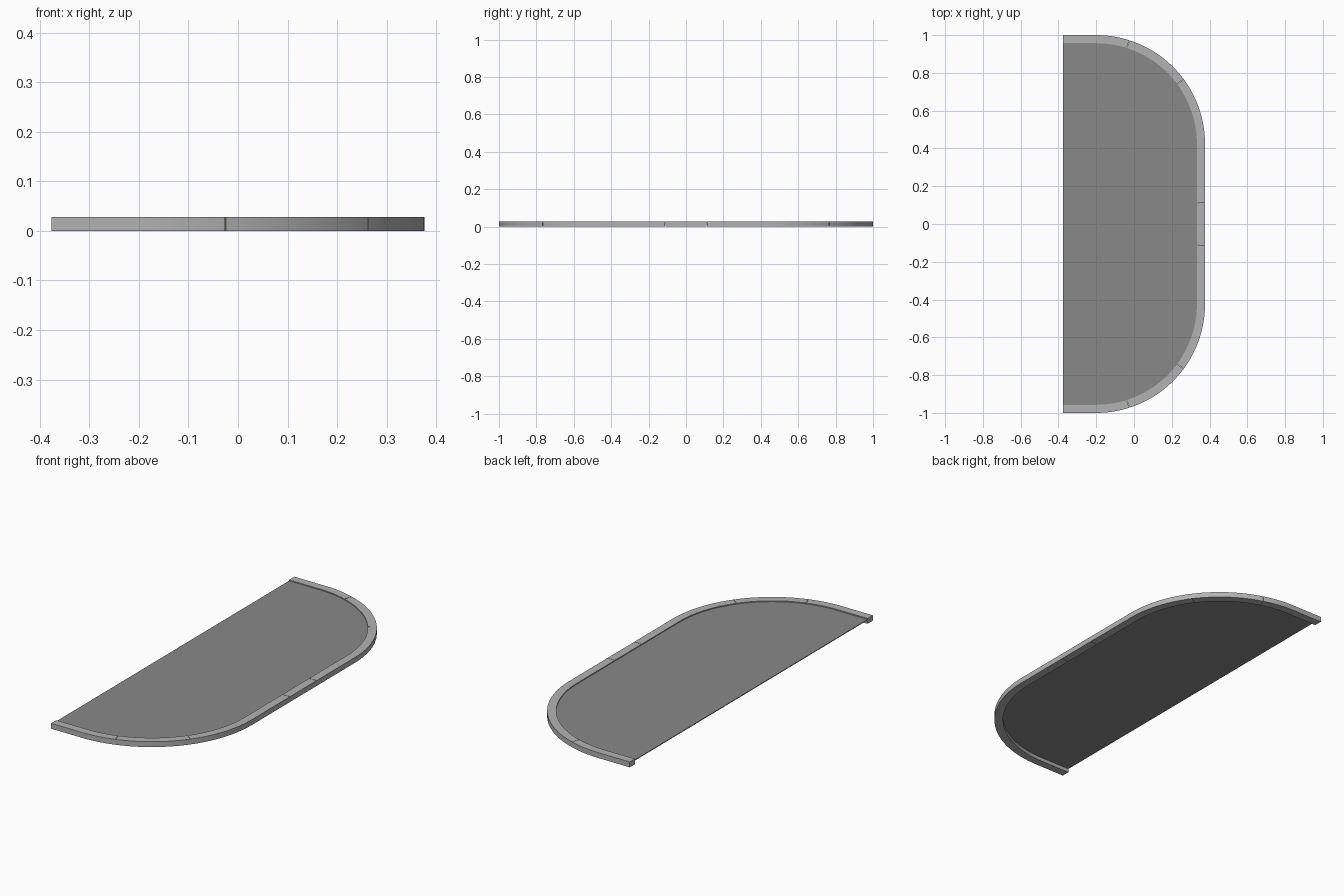
import bpy
import bmesh
from math import sin, cos, radians
from mathutils import Vector

cube = bpy.data.objects.get("Cube")
if cube:
    bpy.data.objects.remove(cube, do_unlink=True)

BACK = -0.376               # open straight edge
CX, CY = -0.2, 0.424        # corner arc centre
R, WIDTH = 0.576, 0.043     # outer radius, rim width
HEIGHT = 0.028
SEAMS = (17.7, 53.5)        # joint angles on each corner
MID = 0.11                  # half length of the middle rim section
GAP = 0.001                 # half width of a joint


def material(name, value):
    mat = bpy.data.materials.new(name)
    mat.use_nodes = True
    colour = (value, value, value, 1)
    mat.diffuse_color = colour
    mat.node_tree.nodes["Principled BSDF"].inputs["Base Color"].default_value = colour
    return mat


light_grey = material("light grey", 0.45)
mid_grey = material("mid grey", 0.25)


def finish(name, bm, mat):
    bmesh.ops.recalc_face_normals(bm, faces=bm.faces[:])
    mesh = bpy.data.meshes.new(name)
    bm.to_mesh(mesh)
    bm.free()
    mesh.materials.append(mat)
    obj = bpy.data.objects.new(name, mesh)
    bpy.context.collection.objects.link(obj)
    bpy.ops.object.select_all(action='DESELECT')
    obj.select_set(True)
    bpy.context.view_layer.objects.active = obj
    bpy.ops.object.shade_smooth_by_angle(angle=radians(30))
    return obj


def arc(start, end, steps=12):
    """Stations (core point, outward direction) around one corner."""
    angles = [radians(start + (end - start) * i / steps) for i in range(steps + 1)]
    return [(Vector((CX, CY)), Vector((sin(a), cos(a)))) for a in angles]


def mirrored(stations):
    flip = lambda v: Vector((v.x, -v.y))
    return [(flip(p), flip(d)) for p, d in stations]


def rim_piece(name, stations):
    """Sweep a rectangular section along the stations."""
    bm = bmesh.new()
    rings = []
    for p, d in stations:
        inner, outer = p + d * (R - WIDTH), p + d * R
        rings.append([bm.verts.new((q.x, q.y, z)) for q, z in
                      ((inner, 0), (outer, 0), (outer, HEIGHT), (inner, HEIGHT))])
    for a, b in zip(rings, rings[1:]):
        for i in range(4):
            j = (i + 1) % 4
            bm.faces.new((a[i], a[j], b[j], b[i]))
    bm.faces.new(rings[0])
    bm.faces.new(rings[-1])
    finish(name, bm, light_grey)


# Rim sections, split at the joints and mirrored front to back
north, east = Vector((0, 1)), Vector((1, 0))
slit = 0.1
end_station = (Vector((BACK, CY)), north)
pieces = {
    "end": [end_station] + arc(0, SEAMS[0] - slit),
    "corner": arc(SEAMS[0] + slit, SEAMS[1] - slit),
    "side": arc(SEAMS[1] + slit, 90) + [(Vector((CX, MID + GAP)), east)],
}
for part, stations in pieces.items():
    rim_piece("rim_" + part + "_back", stations)
    rim_piece("rim_" + part + "_front", mirrored(stations))
rim_piece("rim_middle", [(Vector((CX, MID - GAP)), east),
                         (Vector((CX, GAP - MID)), east)])

# Thin panel set just below the top of the rim
half = [end_station] + arc(0, 90, 36)
outline = [p + d * (R - WIDTH + 0.005) for p, d in half + mirrored(half)[::-1]]
bm = bmesh.new()
face = bm.faces.new([bm.verts.new((q.x, q.y, 0.019)) for q in outline])
extruded = bmesh.ops.extrude_face_region(bm, geom=[face], use_keep_orig=True)
top = [v for v in extruded["geom"] if isinstance(v, bmesh.types.BMVert)]
bmesh.ops.translate(bm, verts=top, vec=(0, 0, 0.004))
finish("panel", bm, mid_grey)
